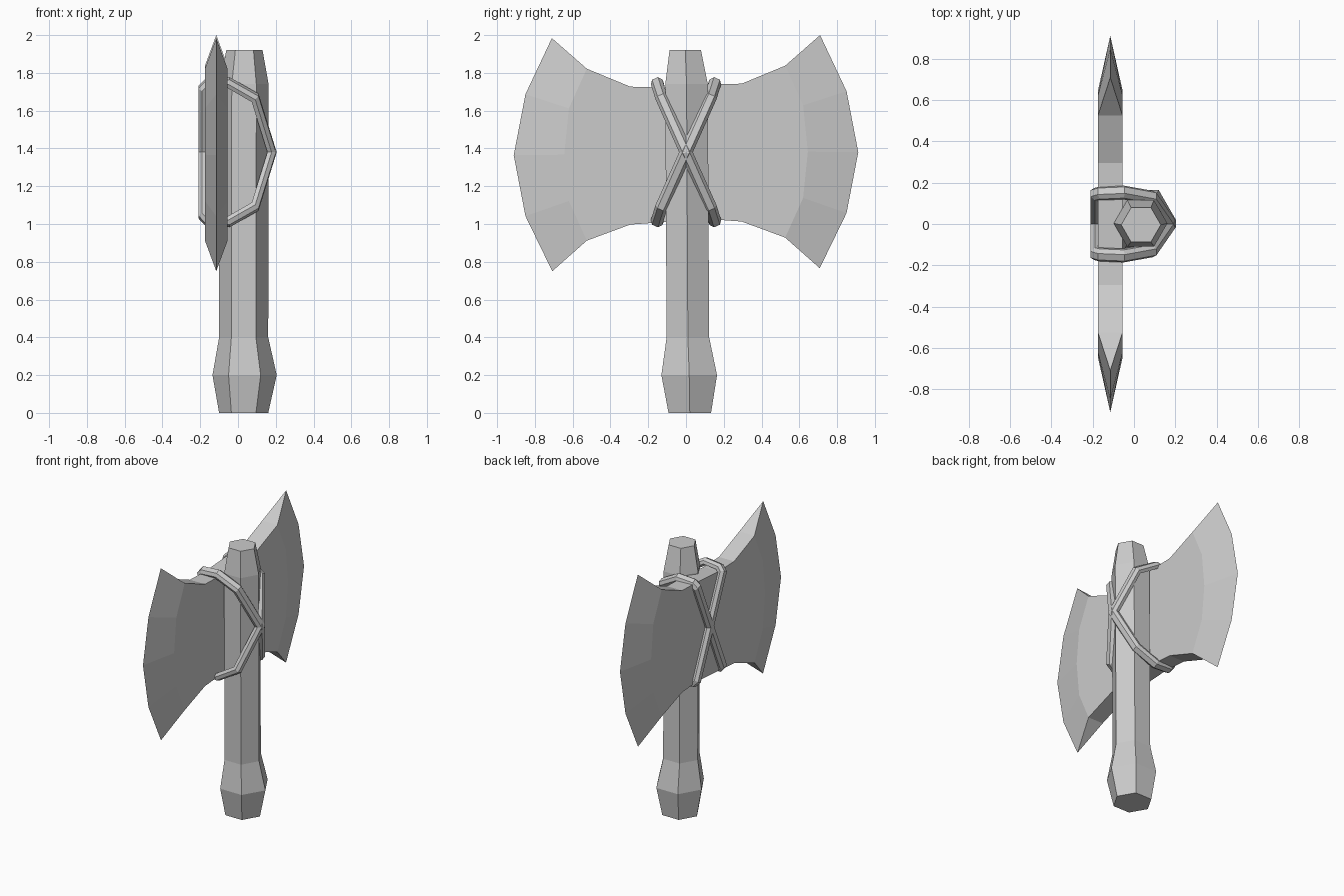
import bpy, bmesh
from math import cos, sin, pi
from mathutils import Vector

cube = bpy.data.objects.get("Cube")
if cube:
    bpy.data.objects.remove(cube)

grey = bpy.data.materials.new("plain grey")
grey.use_nodes = True
colour = (0.6, 0.6, 0.6, 1)
grey.diffuse_color = colour
grey.node_tree.nodes["Principled BSDF"].inputs["Base Color"].default_value = colour


def finish(name, bm):
    bmesh.ops.recalc_face_normals(bm, faces=bm.faces)
    mesh = bpy.data.meshes.new(name)
    bm.to_mesh(mesh)
    bm.free()
    mesh.materials.append(grey)
    obj = bpy.data.objects.new(name, mesh)
    bpy.context.collection.objects.link(obj)
    return obj


def bridge(bm, a, b):
    for i in range(len(a)):
        j = (i + 1) % len(a)
        bm.faces.new((a[i], a[j], b[j], b[i]))


# Six-sided handle: height, radius, centre x, centre y
bm = bmesh.new()
rings = []
for z, r, cx, cy in [(0, .13, .03, .02), (.2, .17, .035, .017), (.4, .13, .03, .01),
                     (1.74, .13, .032, .003), (1.92, .096, .034, -.004)]:
    rings.append([bm.verts.new((cx + r * cos(k * pi / 3), cy + r * sin(k * pi / 3), z))
                  for k in range(6)])
for a, b in zip(rings, rings[1:]):
    bridge(bm, a, b)
bm.faces.new(rings[0])
bm.faces.new(rings[-1])
finish("handle", bm)

# Double blade: flat slab with a wedge-shaped cutting edge on both ends
MID, HALF = -.115, .06
top = [(.12, 1.73), (.295, 1.735)]
bevel = [(.525, 1.83), (.62, 1.62), (.645, 1.375), (.62, 1.13), (.525, .92)]
bottom = [(.295, 1.005), (.12, 1.018)]
edge = [(.71, 1.992), (.85, 1.695), (.912, 1.372), (.85, 1.05), (.708, .758)]


def side(points, s):
    return [(s * y, z + s * .008) for y, z in points]


bm = bmesh.new()
half = top + bevel + bottom
outline = side(half, 1) + side(half, -1)[::-1]
n = len(half)
faces = [[bm.verts.new((MID + h, y, z)) for y, z in outline] for h in (HALF, -HALF)]
for f in faces:
    bm.faces.new(f)
start = len(top)
right = range(start, start + len(bevel))
left = [2 * n - 1 - i for i in right]
for i in range(2 * n):
    j = (i + 1) % (2 * n)
    inside = (i in right and j in right) or (i in left and j in left)
    if not inside:
        bm.faces.new((faces[0][i], faces[0][j], faces[1][j], faces[1][i]))
for s, ids in ((1, right), (-1, left)):
    tip = [bm.verts.new((MID, y, z)) for y, z in side(edge, s)]
    for f in faces:
        rim = [f[i] for i in ids]
        for k in range(len(tip) - 1):
            bm.faces.new((rim[k], rim[k + 1], tip[k + 1], tip[k]))
    for k in (0, -1):
        bm.faces.new((faces[0][ids[k]], faces[1][ids[k]], tip[k]))
finish("double_blade", bm)

# Crossed binding straps: half of a closed loop, turned about the crossing
CROSS = 1.38
upper = [(-.188, .145, .335), (-.165, .15, .36), (-.05, .155, .37), (.09, .13, .29)]
section = [(.022, .017), (.022, -.017), (.002, -.033), (-.02, -.03), (-.02, .03), (.002, .033)]


def strap(name, s):
    loop = [Vector((x, s * y, z)) for x, y, z in upper]
    loop.append(Vector((.18, 0, 0)))
    loop += [Vector((x, -s * y, -z)) for x, y, z in reversed(upper)]
    across = Vector((1, 0, 0)).cross(Vector((0, s * .15, .34))).normalized()
    bm = bmesh.new()
    rings = []
    for i, p in enumerate(loop):
        a = (p - loop[i - 1]).normalized()
        b = (loop[(i + 1) % len(loop)] - p).normalized()
        out = (a + b).cross(across).normalized()
        if out.dot(p) < 0:
            out = -out
        miter = 1 / max(.7, a.dot((a + b).normalized()))
        rings.append([bm.verts.new(p + out * (o * miter) + across * w + Vector((0, 0, CROSS)))
                      for o, w in section])
    for i, ring in enumerate(rings):
        bridge(bm, rings[i - 1], ring)
    finish(name, bm)


strap("strap_rising", 1)
strap("strap_falling", -1)
